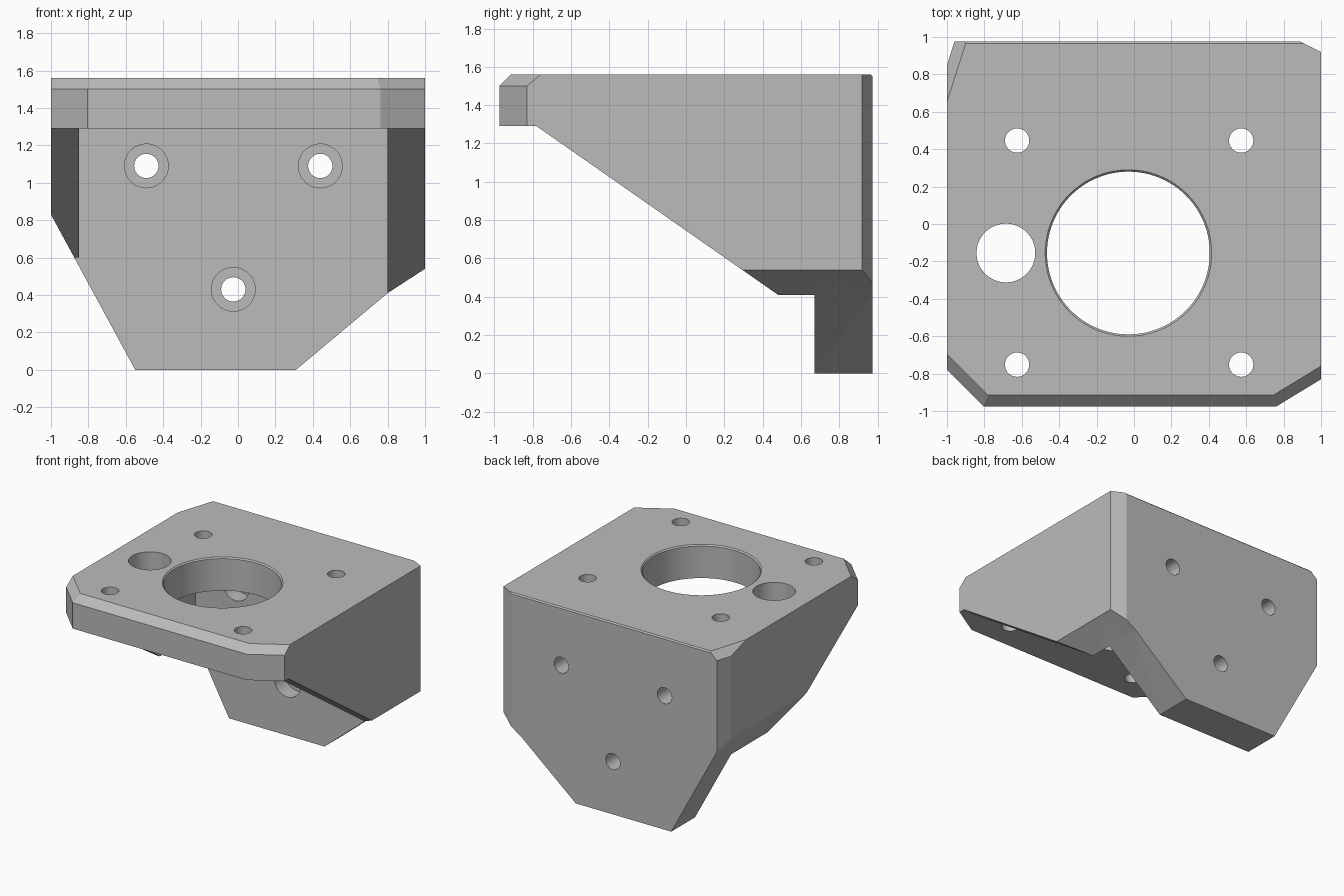
import bpy
import bmesh
from math import radians
from mathutils import Matrix, Vector

if "Cube" in bpy.data.objects:
    bpy.data.objects.remove(bpy.data.objects["Cube"], do_unlink=True)

grey = bpy.data.materials.new("plain_grey")
grey.use_nodes = True
grey.diffuse_color = (0.5, 0.5, 0.5, 1)
grey.node_tree.nodes["Principled BSDF"].inputs["Base Color"].default_value = (0.5, 0.5, 0.5, 1)


def add_object(name, bm):
    bmesh.ops.recalc_face_normals(bm, faces=bm.faces)
    mesh = bpy.data.meshes.new(name)
    bm.to_mesh(mesh)
    bm.free()
    mesh.materials.append(grey)
    obj = bpy.data.objects.new(name, mesh)
    bpy.context.collection.objects.link(obj)
    return obj


def clipped_box(name, low, high, planes):
    """Box between two corners, trimmed by (point, outward normal) planes."""
    low, high = Vector(low), Vector(high)
    bm = bmesh.new()
    bmesh.ops.create_cube(bm, size=1, matrix=Matrix.Translation((low + high) / 2)
                          @ Matrix.Diagonal((*(high - low), 1)))
    for point, normal in planes:
        bmesh.ops.bisect_plane(bm, geom=bm.verts[:] + bm.edges[:] + bm.faces[:], dist=1e-5,
                               plane_co=point, plane_no=normal, clear_outer=True)
        bmesh.ops.holes_fill(bm, edges=[e for e in bm.edges if e.is_boundary], sides=0)
    return add_object(name, bm)


def combine(target, other, operation):
    """Apply an exact boolean and drop the helper object."""
    other.hide_render = True
    mod = target.modifiers.new(operation.lower(), 'BOOLEAN')
    mod.operation, mod.solver, mod.object = operation, 'EXACT', other
    bpy.ops.object.select_all(action='DESELECT')
    bpy.context.view_layer.objects.active = target
    target.select_set(True)
    bpy.ops.object.modifier_apply(modifier=mod.name)
    bpy.data.objects.remove(other, do_unlink=True)


def drill(target, center, r1, r2, depth, along_y=False, segments=64):
    """Cut a round or tapered hole centred on a point."""
    bm = bmesh.new()
    turn = Matrix.Rotation(radians(90), 4, 'X') if along_y else Matrix()
    bmesh.ops.create_cone(bm, cap_ends=True, segments=segments, radius1=r1, radius2=r2,
                          depth=depth, matrix=Matrix.Translation(center) @ turn)
    combine(target, add_object("hole_cutter", bm), 'DIFFERENCE')


# Outer trims shared by every part: corner cuts and the bevels above them
TOP, EDGE, UNDER = 1.56, 1.50, 1.29
trims = [
    ((-1, -0.78, 0), (-1, -1, 0)),
    ((1, -0.83, 0), (0.52, -0.854, 0)),
    ((-1, 0.85, 0), (-0.952, 0.305, 0)),
    ((1, 0.92, 0), (0.447, 0.894, 0)),
    ((0, -0.975, EDGE), (0, -1, 1)),
    ((-1, -0.78, EDGE), (-0.707, -0.707, 1)),
    ((1, -0.83, EDGE), (0.52, -0.854, 1)),
    ((-1, 0.85, EDGE), (-0.952, 0.305, 1)),
    ((0, 0.975, TOP - 0.01), (0, 1, 1)),
]
left_slope = ((-0.55, 0, 0), (-0.83, 0, -0.45))
foot_slope = ((0.31, 0, 0), (0.41, 0, -0.49))
wall_slope = ((1, 0, 0.54), (0.13, 0, -0.2))
gusset = ((0, -0.78, UNDER), (0, -0.88, -1.26))

# Top plate, back plate and the two gusset walls joined into one bracket
bracket = clipped_box("bracket", (-1, -0.975, UNDER), (1, 0.975, TOP), trims)
back = clipped_box("back_plate", (-1, 0.67, 0), (1, 0.975, TOP),
                   trims + [left_slope, foot_slope])
wall_a = clipped_box("wall_a", (-1, -0.975, 0.6), (-0.85, 0.975, TOP),
                     trims + [left_slope, gusset])
wall_b = clipped_box("wall_b", (0.8, -0.975, 0.41), (1, 0.975, TOP),
                     trims + [wall_slope, gusset])
for part in (back, wall_a, wall_b):
    combine(bracket, part, 'UNION')

# Large bore with a fine chamfered rim, and the side bore
drill(bracket, (-0.03, -0.155, 1.42), 0.435, 0.435, 0.4, segments=96)
drill(bracket, (-0.03, -0.155, TOP), 0.435, 0.455, 0.02, segments=96)
drill(bracket, (-0.685, -0.155, 1.42), 0.157, 0.157, 0.4)

# Four screw holes in the top plate
for x in (-0.625, 0.573):
    for y in (-0.752, 0.446):
        drill(bracket, (x, y, 1.42), 0.065, 0.065, 0.4, segments=40)

# Three counterbored screw holes in the back plate
for x, z in ((-0.49, 1.09), (0.44, 1.09), (-0.025, 0.43)):
    drill(bracket, (x, 0.82, z), 0.065, 0.065, 0.5, True, 40)
    drill(bracket, (x, 0.70, z), 0.117, 0.117, 0.2, True, 48)

# Smooth bores, crisp edges
bpy.ops.object.shade_smooth_by_angle(angle=radians(15))
